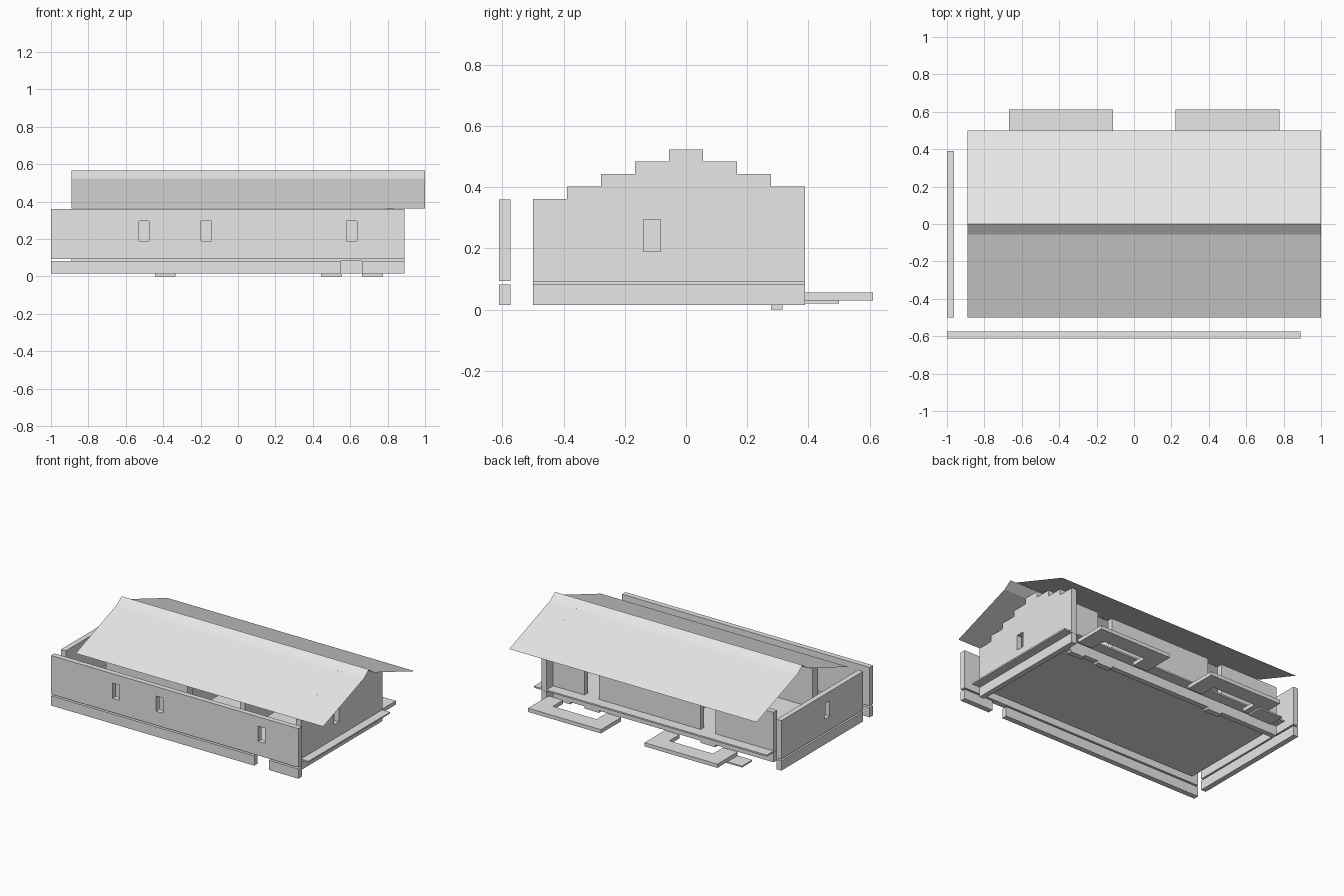
import bpy, bmesh

if "Cube" in bpy.data.objects:
    bpy.data.objects.remove(bpy.data.objects["Cube"])

U = 1 / 27  # wall thickness module

grey = bpy.data.materials.new("plain_grey")
grey.diffuse_color = (0.8, 0.8, 0.8, 1)
grey.use_nodes = True
grey.node_tree.nodes["Principled BSDF"].inputs["Base Color"].default_value = grey.diffuse_color


def finish(name, bm):
    bmesh.ops.recalc_face_normals(bm, faces=bm.faces)
    me = bpy.data.meshes.new(name)
    bm.to_mesh(me)
    bm.free()
    me.materials.append(grey)
    ob = bpy.data.objects.new(name, me)
    bpy.context.collection.objects.link(ob)
    return ob


def box(name, x, y, z):
    bm = bmesh.new()
    bmesh.ops.create_cube(bm, size=1)
    for v in bm.verts:
        for i, (a, b) in enumerate((x, y, z)):
            v.co[i] = b if v.co[i] > 0 else a
    return finish(name, bm)


def prism(name, outline, axis, a, b):
    """Extrude a 2D outline along an axis from a to b."""
    bm = bmesh.new()
    verts = []
    for p in outline:
        co = list(p)
        co.insert(axis, a)
        verts.append(bm.verts.new(co))
    face = bm.faces.new(verts)
    res = bmesh.ops.extrude_face_region(bm, geom=[face])
    for v in res["geom"]:
        if isinstance(v, bmesh.types.BMVert):
            v.co[axis] = b
    return finish(name, bm)


def cut_window(wall, x, y):
    c = box("window_cutter", x, y, (0.19, 0.295))
    c.hide_render = True
    c.hide_viewport = True
    m = wall.modifiers.new("window", "BOOLEAN")
    m.operation = "DIFFERENCE"
    m.solver = "EXACT"
    m.object = c


WALL = (0.093, 0.36)
BASE = (0.015, 0.082)
SIDE_Y = (-0.5, 0.389)
WIN_Y = (-0.139, -0.083)

# floor plate
box("floor", (-0.889, 0.889), SIDE_Y, (0.083, 0.093))

# front wall and its base, pulled away from the house
front = box("front_wall", (-1, 0.889), (-0.611, -0.574), WALL)
for x in (-0.53, -0.198, 0.58):
    cut_window(front, (x, x + 0.055), (-0.7, -0.5))
for x in ((-1, 0.552), (0.663, 0.889)):
    box("front_base", x, (-0.611, -0.574), BASE)

# left wall and its base, pulled away
left = box("left_wall", (-1, -1 + U), SIDE_Y, WALL)
cut_window(left, (-1.1, -0.9), WIN_Y)
box("left_base", (-1, -1 + U), SIDE_Y, BASE)

# right wall with stepped gable
steps = [(-0.5, 0.093)]
for i in range(8):
    z = 0.362 + 0.0405 * (i if i < 5 else 8 - i)
    y = -0.5 + i / 9
    steps += [(y, z), (y + 1 / 9, z)]
steps.append((0.389, 0.093))
gable = prism("right_gable_wall", steps, 0, 0.793, 0.83)
cut_window(gable, (0.7, 0.9), WIN_Y)
box("right_base", (0.793, 0.83), SIDE_Y, BASE)

# back wall in three panels between the doorways
BACK_Y = (0.278, 0.315)
for x in ((-0.889, -0.444), (-0.333, 0.444), (0.555, 0.793)):
    box("back_wall", x, BACK_Y, WALL)
box("back_base", (-0.889, 0.793), BACK_Y, BASE)
for x in (-0.444, 0.444, 0.663):
    box("base_foot", (x, x + 1 / 9), BACK_Y, (0, BASE[0]))

# inner partitions
box("long_partition", (-0.72, -0.1), (-0.41, -0.35), WALL)
for x in (-0.17, 0.26):
    box("cross_partition", (x, x + U), (-0.35, 0.278), WALL)

# U-shaped back porches, one at each doorway
for x0 in (-0.667, 0.222):
    a, b, c, d = x0, x0 + 1 / 9, x0 + 4 / 9, x0 + 5 / 9
    prism("porch", [(a, 0.389), (b, 0.389), (b, 0.5), (c, 0.5), (c, 0.389),
                    (d, 0.389), (d, 0.611), (a, 0.611)], 2, 0.03, 0.056)
box("low_step", (-0.778, -0.6), (0.389, 0.5), (0.02, 0.03))

# thin roof sheets with a steeper ridge strip
bm = bmesh.new()
rows = [[bm.verts.new((x, y, z)) for x in (-0.889, 1.0)]
        for y, z in ((-0.5, 0.362), (-0.055, 0.524), (0, 0.565),
                     (0.055, 0.524), (0.5, 0.362))]
for p, q in zip(rows, rows[1:]):
    bm.faces.new((p[0], p[1], q[1], q[0]))
finish("roof", bm)
